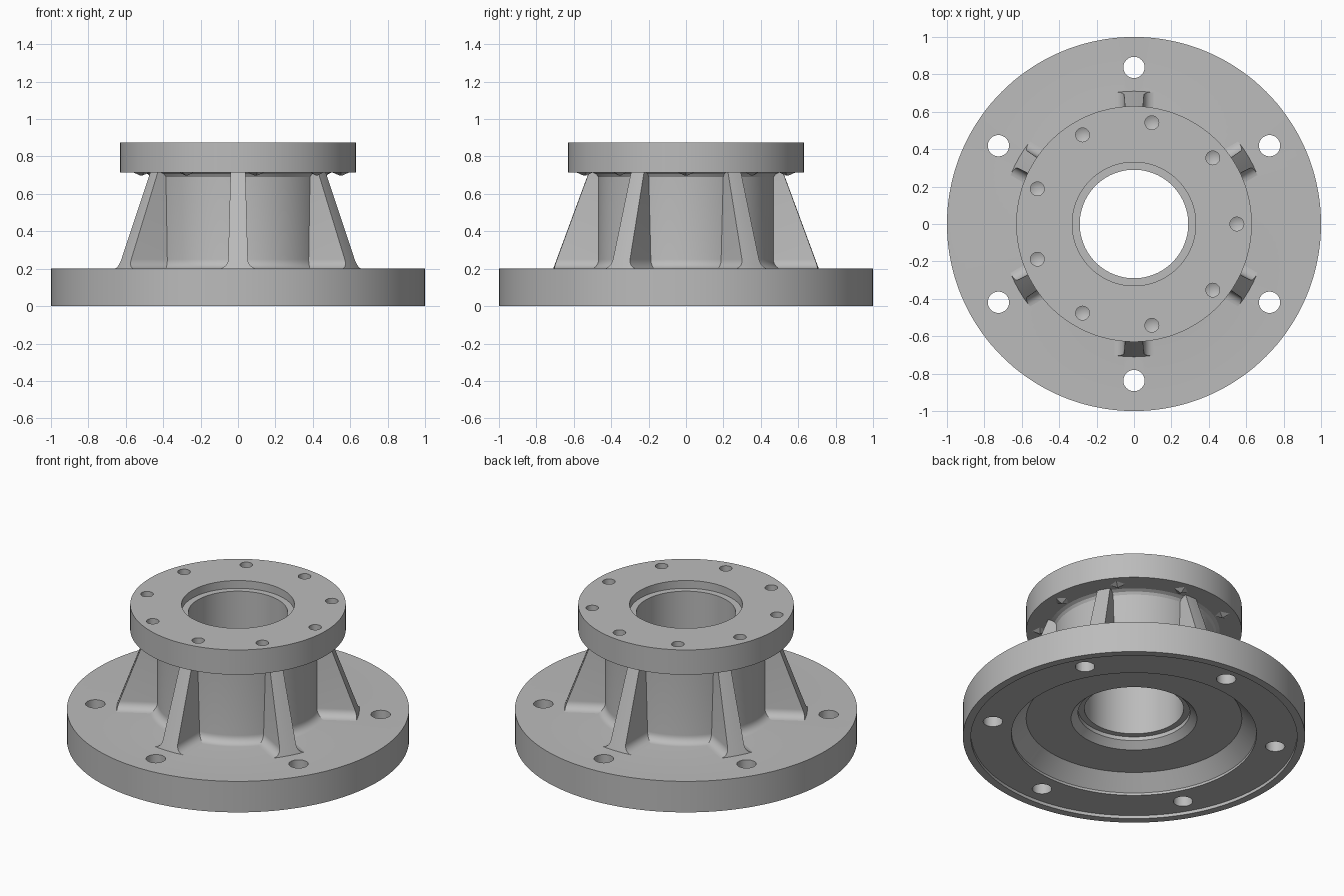
import bpy, bmesh
from math import sin, cos, pi, radians
from mathutils import Matrix, Vector

if "Cube" in bpy.data.objects:
    bpy.data.objects.remove(bpy.data.objects["Cube"])

# One plain grey for the whole casting
grey = bpy.data.materials.new("cast_grey")
grey.use_nodes = True
colour = (0.5, 0.5, 0.5, 1)
grey.diffuse_color = colour
grey.node_tree.nodes["Principled BSDF"].inputs["Base Color"].default_value = colour


def make_object(name, bm):
    bmesh.ops.recalc_face_normals(bm, faces=bm.faces[:])
    mesh = bpy.data.meshes.new(name)
    bm.to_mesh(mesh)
    bm.free()
    obj = bpy.data.objects.new(name, mesh)
    bpy.context.collection.objects.link(obj)
    mesh.materials.append(grey)
    return obj


def smooth(obj):
    bpy.ops.object.select_all(action='DESELECT')
    obj.select_set(True)
    bpy.context.view_layer.objects.active = obj
    bpy.ops.object.shade_smooth_by_angle(angle=radians(25))


def revolve(bm, profile, steps, centre=(0, 0)):
    """Spin a closed (radius, height) profile around a vertical axis."""
    rings = []
    for i in range(steps):
        a = 2 * pi * i / steps
        rings.append([bm.verts.new((centre[0] + r * cos(a), centre[1] + r * sin(a), z))
                      for r, z in profile])
    n = len(profile)
    for i in range(steps):
        a, b = rings[i], rings[(i + 1) % steps]
        for j in range(n):
            k = (j + 1) % n
            bm.faces.new((a[j], b[j], b[k], a[k]))


def polar(radius, angle):
    return radius * cos(angle), radius * sin(angle)


BASE_TOP, FLANGE_BOTTOM, TOP = 0.2, 0.715, 0.875
BARREL, FILLET = 0.47, 0.05


def fillet(z):
    """Sideways spread of the rounded foot at height z."""
    t = max(0, 1 - (z - BASE_TOP) / FILLET)
    return FILLET * (1 - (1 - t * t) ** 0.5)


foot_heights = [BASE_TOP + FILLET * (1 - cos(k * pi / 12)) for k in range(7)]

# Flanged hub: underside recesses, base, barrel, upper flange, stepped bore
profile = [(0.29, 0.19), (0.327, 0.19), (0.327, 0.165), (0.368, 0.125),
           (0.63, 0.125), (0.716, 0.036), (0.716, 0.02), (0.953, 0.02),
           (0.953, 0), (1, 0), (1, BASE_TOP)]
profile += [(BARREL + fillet(z), z) for z in foot_heights]
profile += [(BARREL, 0.69), (BARREL + 0.01, 0.705), (BARREL + 0.03, FLANGE_BOTTOM),
            (0.63, FLANGE_BOTTOM), (0.63, TOP), (0.33, TOP), (0.33, 0.825), (0.29, 0.825)]
bm = bmesh.new()
revolve(bm, profile, 144)
hub = make_object("flanged_hub", bm)

# Drills: six through holes in the base, nine blind pointed holes in the top
bm = bmesh.new()
for k in range(6):
    x, y = polar(0.837, radians(30 + 60 * k))
    bmesh.ops.create_cone(bm, cap_ends=True, segments=32, radius1=0.057, radius2=0.057,
                          depth=0.6, matrix=Matrix.Translation((x, y, 0.1)))
for k in range(9):
    x, y = polar(0.55, radians(40 * k))
    wall = bmesh.ops.create_cone(bm, cap_ends=True, segments=24, radius1=0.037,
                                 radius2=0.037, depth=0.16,
                                 matrix=Matrix.Translation((x, y, 0.82)))
    floor = [f for f in {f for v in wall["verts"] for f in v.link_faces}
             if f.calc_center_median().z < 0.75]
    tip = bmesh.ops.poke(bm, faces=floor)["verts"]
    for v in tip:
        v.co.z -= 0.019
drills = make_object("hole_cutter", bm)
drills.hide_render = True

cut = hub.modifiers.new("holes", 'BOOLEAN')
cut.operation = 'DIFFERENCE'
cut.solver = 'EXACT'
cut.object = drills
bpy.context.view_layer.objects.active = hub
bpy.ops.object.modifier_apply(modifier=cut.name)
bpy.data.objects.remove(drills)
smooth(hub)


# Six tapered ribs with flared feet
def rib(name, angle):
    bm = bmesh.new()
    rings = []
    for z in [BASE_TOP - 0.01] + foot_heights + [FLANGE_BOTTOM + 0.01]:
        t = max(0, (z - BASE_TOP) / (FLANGE_BOTTOM - BASE_TOP))
        outer = 0.71 - 0.19 * t
        half = 0.054 - 0.014 * t + fillet(max(z, BASE_TOP))
        # The outer face follows a gentle arc around the axis
        ys = [half * s for s in (-1, -0.5, 0, 0.5, 1)]
        ring = [((outer * outer - y * y) ** 0.5, y) for y in ys]
        ring += [(0.42, half), (0.42, -half)]
        rings.append([bm.verts.new((x, y, z)) for x, y in ring])
    for a, b in zip(rings, rings[1:]):
        for j in range(len(a)):
            k = (j + 1) % len(a)
            bm.faces.new((a[j], a[k], b[k], b[j]))
    bm.faces.new(rings[0])
    bm.faces.new(rings[-1])
    bm.transform(Matrix.Rotation(angle, 4, 'Z'))
    smooth(make_object(name, bm))


for k in range(6):
    rib(f"rib_{k + 1}", radians(30 + 60 * k))

# Faceted drill points showing under the upper flange
for k in range(9):
    angle = radians(40 * k)
    x, y = polar(0.55, angle)
    bm = bmesh.new()
    bmesh.ops.create_cone(bm, cap_ends=True, segments=4, radius1=0.004, radius2=0.05,
                          depth=0.02, matrix=Matrix.Translation((x, y, FLANGE_BOTTOM - 0.008))
                          @ Matrix.Rotation(angle, 4, 'Z'))
    make_object(f"drill_point_{k + 1}", bm)
